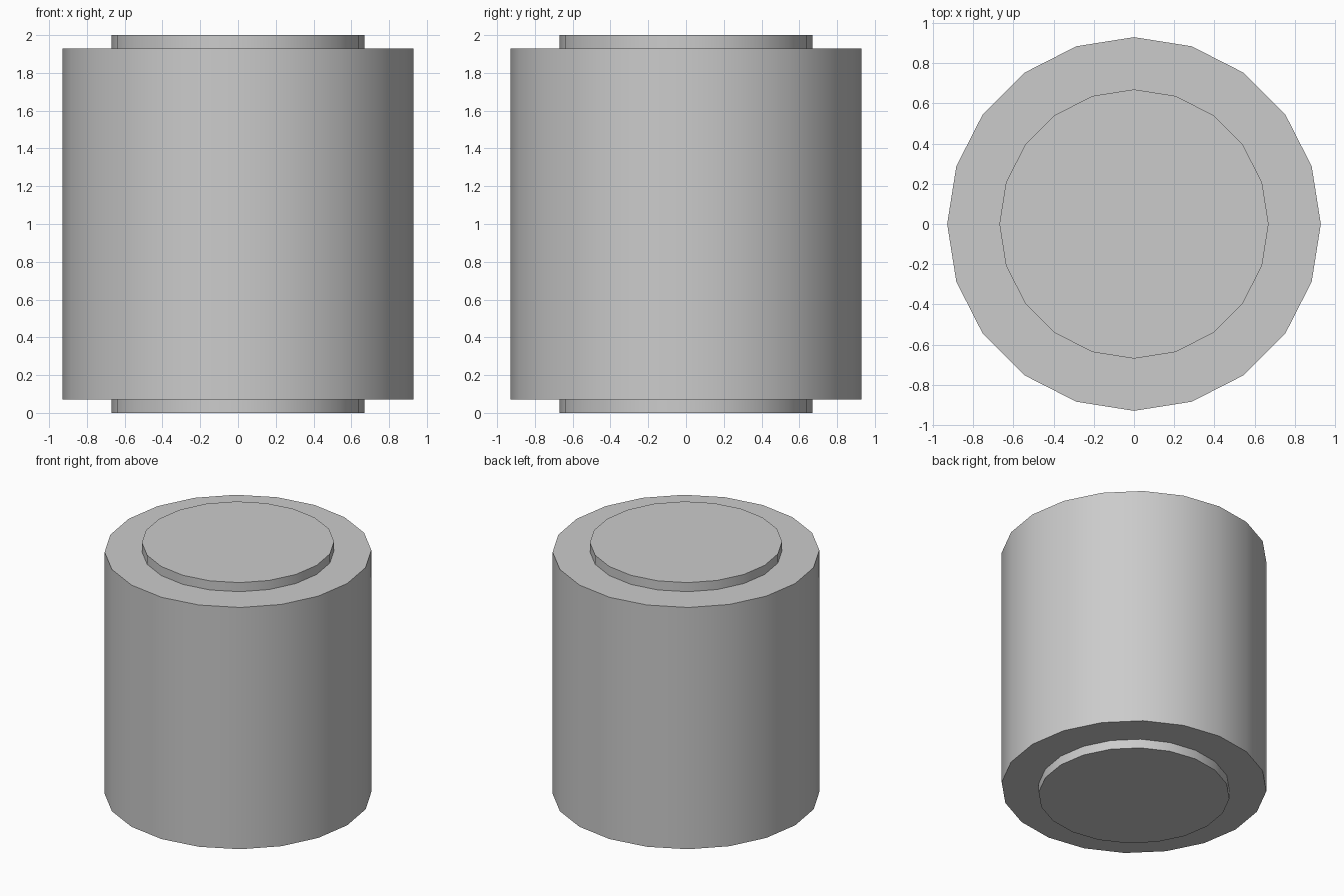
import bpy, bmesh, math
from mathutils import Matrix

if "Cube" in bpy.data.objects:
    bpy.data.objects.remove(bpy.data.objects["Cube"])

SIDES = 20
# Half profile (radius, height): bottom boss, main drum, top boss
PROFILE = [(0.67, 0.0), (0.67, 0.07), (0.93, 0.07),
           (0.93, 1.93), (0.67, 1.93), (0.67, 2.0)]

bm = bmesh.new()


def ring(radius, height):
    return [bm.verts.new((radius * math.cos(a), radius * math.sin(a), height))
            for a in (2 * math.pi * i / SIDES for i in range(SIDES))]


# Turn the profile around z and close both ends
rings = [ring(r, z) for r, z in PROFILE]
for low, high in zip(rings, rings[1:]):
    for i in range(SIDES):
        j = (i + 1) % SIDES
        bm.faces.new((low[i], low[j], high[j], high[i]))
bm.faces.new(rings[0][::-1])
bm.faces.new(rings[-1])
bmesh.ops.recalc_face_normals(bm, faces=bm.faces[:])

mesh = bpy.data.meshes.new("stepped_drum")
bm.to_mesh(mesh)
bm.free()
drum = bpy.data.objects.new("stepped_drum", mesh)
bpy.context.collection.objects.link(drum)

# Smooth round sides, sharp rims
bpy.context.view_layer.objects.active = drum
drum.select_set(True)
bpy.ops.object.shade_smooth_by_angle(angle=math.radians(30))
